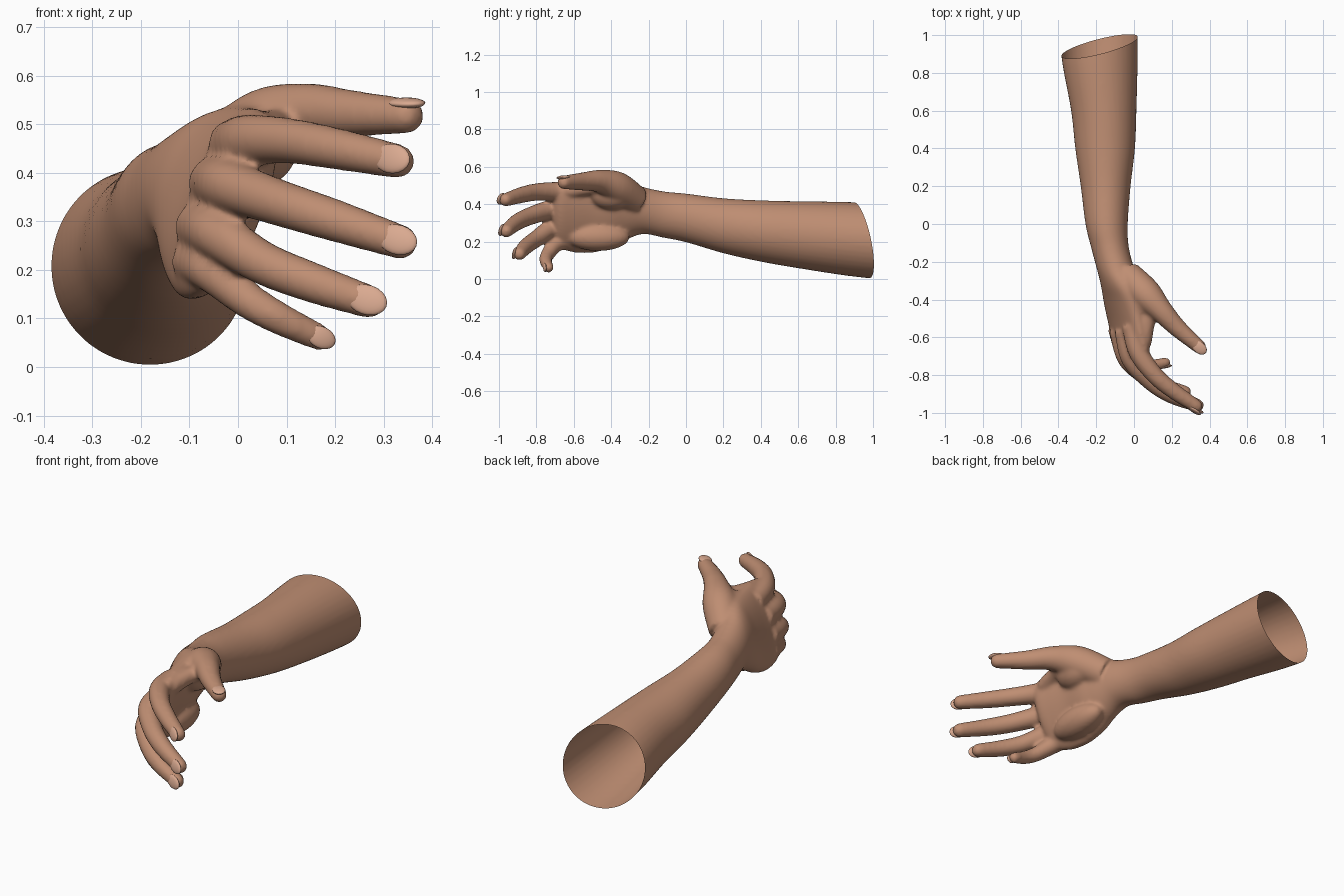
import bpy, bmesh, math
from mathutils import Vector, Matrix

if "Cube" in bpy.data.objects:
    bpy.data.objects.remove(bpy.data.objects["Cube"])


def material(name, rgb):
    m = bpy.data.materials.new(name)
    m.diffuse_color = (*rgb, 1)
    m.use_nodes = True
    m.node_tree.nodes["Principled BSDF"].inputs["Base Color"].default_value = m.diffuse_color
    return m


SKIN = material("skin", (0.52, 0.27, 0.17))
NAIL = material("nail", (0.70, 0.40, 0.28))


def spline(pts, steps=6):
    """Catmull-Rom interpolation of equal-length tuples."""
    v = [tuple(2 * a - b for a, b in zip(pts[0], pts[1]))] + list(pts)
    v.append(tuple(2 * a - b for a, b in zip(pts[-1], pts[-2])))
    out = []
    for i in range(1, len(v) - 2):
        for s in range(steps):
            t = s / steps
            out.append([0.5 * (2 * b + (c - a) * t + (2 * a - 5 * b + 4 * c - d) * t * t
                               + (3 * b - a - 3 * c + d) * t ** 3)
                        for a, b, c, d in zip(*v[i - 1:i + 3])])
    return out + [list(pts[-1])]


def skin_rings(bm, rings):
    vs = [[bm.verts.new(p) for p in r] for r in rings]
    n = len(vs[0])
    for a, b in zip(vs, vs[1:]):
        for i in range(n):
            j = (i + 1) % n
            bm.faces.new((a[i], a[j], b[j], b[i]))
    bm.faces.new(vs[0][::-1])
    bm.faces.new(vs[-1])


def add_limb(bm, sections, n=40):
    """Tilted ellipses in planes of constant y: y, x, z, wide, thin, tilt."""
    rings = []
    for y, x, z, w, t, tilt in spline(sections):
        ca, sa = math.cos(math.radians(tilt)), math.sin(math.radians(tilt))
        ring = []
        for k in range(n):
            a = 2 * math.pi * k / n
            u, v = w * math.cos(a), t * math.sin(a)
            ring.append((x + u * sa - v * ca, y, z + u * ca + v * sa))
        rings.append(ring)
    skin_rings(bm, rings)


def add_digit(bm, pts, n=24):
    """Round tube along x, y, z, radius with a rounded tip."""
    s = spline(pts)
    tip, r = Vector(s[-1][:3]), s[-1][3]
    d = (tip - Vector(s[-3][:3])).normalized()
    for a in (20, 40, 58, 72, 82):
        a = math.radians(a)
        s.append([*(tip + d * r * math.sin(a)), r * math.cos(a) ** 0.8])
    rings = []
    for i, (x, y, z, rad) in enumerate(s):
        t = Vector(s[min(i + 1, len(s) - 1)][:3]) - Vector(s[max(i - 1, 0)][:3])
        t.normalize()
        u = t.cross(Vector((0.3, 0, 1))).normalized()
        w = t.cross(u)
        c = Vector((x, y, z))
        rings.append([c + rad * (u * math.cos(2 * math.pi * k / n) + w * math.sin(2 * math.pi * k / n))
                      for k in range(n)])
    skin_rings(bm, rings)


LIMB = [(1.2, -.19, .19, .205, .21, 0), (.9, -.183, .212, .199, .203, 0),
        (.6, -.16, .237, .179, .173, 0), (.4, -.153, .257, .164, .158, 0),
        (.2, -.15, .285, .147, .132, 0), (0, -.145, .327, .13, .112, 0),
        (-.12, -.128, .345, .124, .1, 4), (-.23, -.1, .367, .127, .098, 10),
        (-.32, -.074, .367, .162, .096, 16), (-.4, -.055, .352, .195, .09, 20),
        (-.5, -.042, .338, .208, .075, 20), (-.6, -.022, .336, .205, .068, 20),
        (-.67, 0, .34, .185, .055, 20), (-.71, .005, .345, .15, .03, 20)]

DIGITS = {
    "index": [(-.01, -.54, .455, .055), (.025, -.68, .467, .053), (.11, -.80, .465, .047),
              (.21, -.885, .448, .043), (.327, -.963, .424, .036)],
    "middle": [(-.05, -.56, .38, .055), (-.015, -.715, .372, .053), (.085, -.83, .338, .048),
               (.195, -.905, .303, .044), (.333, -.96, .258, .036)],
    "ring": [(-.08, -.56, .29, .053), (-.04, -.71, .272, .05), (.05, -.80, .215, .045),
             (.15, -.855, .175, .042), (.268, -.89, .135, .035)],
    "little": [(-.09, -.55, .22, .05), (-.05, -.68, .197, .046), (.02, -.735, .138, .038),
               (.085, -.75, .1, .034), (.165, -.735, .062, .028)],
    "thumb": [(-.04, -.27, .42, .08), (.06, -.37, .49, .085), (.145, -.46, .523, .062),
              (.23, -.55, .522, .049), (.345, -.65, .517, .037)],
}

# Forearm, palm and digits overlap, then fuse into one skin
bm = bmesh.new()
add_limb(bm, LIMB)
for pts in DIGITS.values():
    add_digit(bm, pts)
# Fleshy pads at the base of the thumb and the heel of the hand
for loc, size in (((.04, -.40, .46), (.085, .12, .09)), ((-.03, -.47, .225), (.075, .17, .075))):
    bmesh.ops.create_uvsphere(bm, u_segments=24, v_segments=16, radius=1,
                              matrix=Matrix.Translation(loc) @ Matrix.Diagonal((*size, 1)))
# Web between thumb and index finger
add_digit(bm, [(.11, -.42, .5, .045), (.075, -.51, .49, .04), (.05, -.62, .475, .045)])
bmesh.ops.recalc_face_normals(bm, faces=bm.faces)
me = bpy.data.meshes.new("hand_and_forearm")
bm.to_mesh(me)
bm.free()
arm = bpy.data.objects.new("hand_and_forearm", me)
bpy.context.collection.objects.link(arm)
rm = arm.modifiers.new("fuse", 'REMESH')
rm.mode = 'VOXEL'
rm.voxel_size = 0.009
sm = arm.modifiers.new("soften", 'SMOOTH')
sm.factor = 0.5
sm.iterations = 10
dg = bpy.context.evaluated_depsgraph_get()
bm = bmesh.new()
bm.from_mesh(arm.evaluated_get(dg).to_mesh())
arm.modifiers.clear()

# Slanted open end at the elbow
bmesh.ops.bisect_plane(bm, geom=bm.verts[:] + bm.edges[:] + bm.faces[:], clear_outer=True,
                       plane_co=(-.18, .94, .21), plane_no=(-.247, 1, .2))
for f in bm.faces:
    f.smooth = True
bm.to_mesh(me)
bm.free()
me.materials.append(SKIN)


# Fingernails: thin domes on the outer side of each tip
def add_nail(name, pts, outward, scale):
    tip, prev, r = Vector(pts[-1][:3]), Vector(pts[-2][:3]), pts[-1][3]
    d = (tip - prev).normalized()
    o = Vector(outward)
    n = (o - d * o.dot(d)).normalized()
    rot = Matrix((d, n.cross(d), n)).transposed().to_4x4()
    bm = bmesh.new()
    bmesh.ops.create_uvsphere(
        bm, u_segments=20, v_segments=12, radius=1,
        matrix=Matrix.Translation(tip + d * r * .1 + n * r * .72) @ rot
        @ Matrix.Diagonal((.044 * scale, .031 * scale, .3 * r, 1)))
    for f in bm.faces:
        f.smooth = True
    nm = bpy.data.meshes.new(name)
    bm.to_mesh(nm)
    bm.free()
    nm.materials.append(NAIL)
    bpy.context.collection.objects.link(bpy.data.objects.new(name, nm))


for name, pts in DIGITS.items():
    out = (.2, -.3, 1) if name == "thumb" else (0, -1, .1)
    add_nail(name + "_nail", pts, out, .72 if name == "little" else 1)
